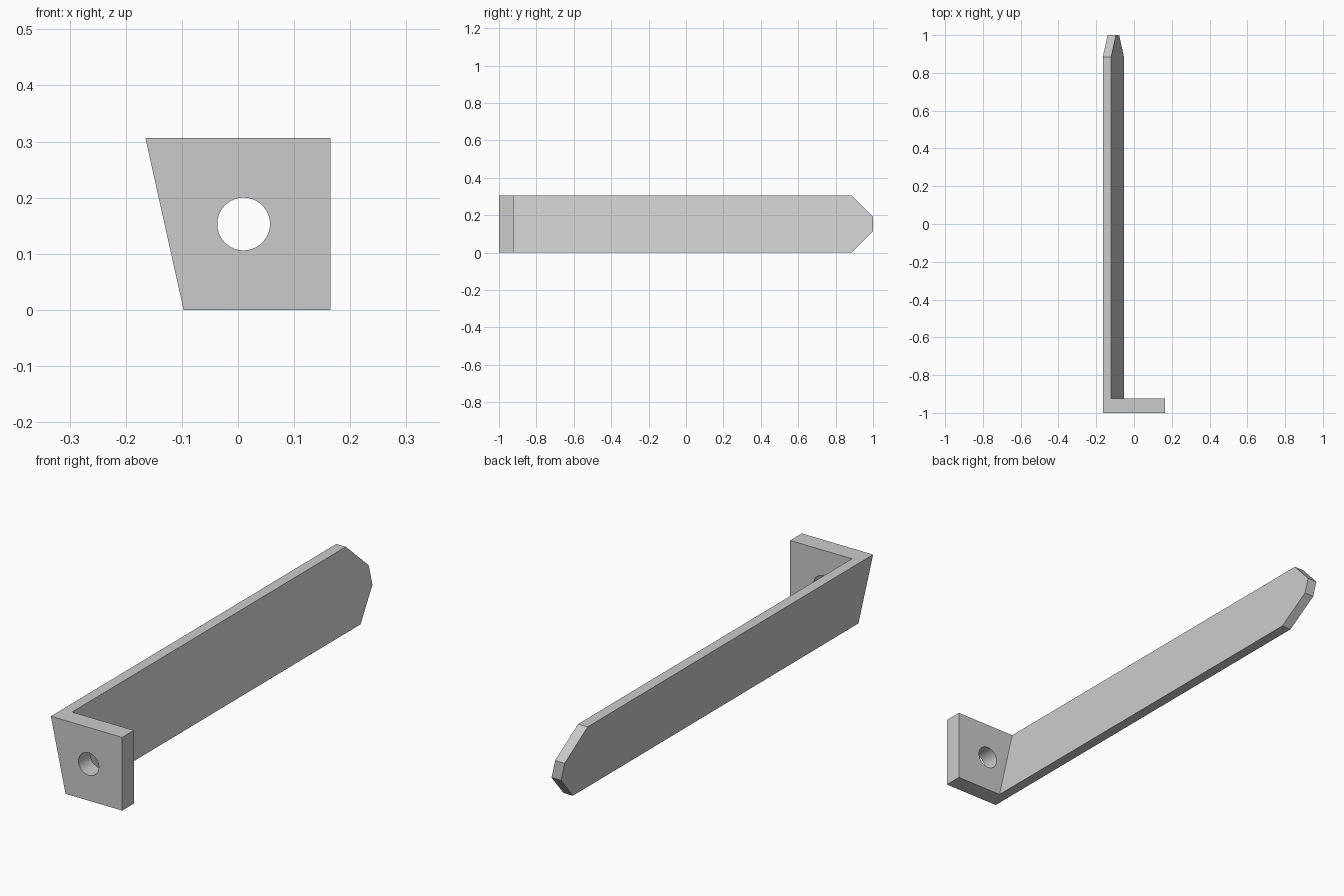
import bpy, bmesh
from mathutils import Vector

cube = bpy.data.objects.get("Cube")
if cube:
    bpy.data.objects.remove(cube, do_unlink=True)

HEIGHT = 0.306
LEAN = -0.068      # sideways shift of the blade from bottom to top
FLANGE_BACK = -0.923

grey = bpy.data.materials.new("plain grey")
grey.use_nodes = True
colour = (0.6, 0.6, 0.6, 1)
grey.diffuse_color = colour
grey.node_tree.nodes["Principled BSDF"].inputs["Base Color"].default_value = colour

# L-shaped plan, raised to full height with the blade side leaning
plan = [(-0.097, -1), (0.165, -1), (0.165, FLANGE_BACK),
        (-0.053, FLANGE_BACK), (-0.053, 1), (-0.097, 1)]
bm = bmesh.new()
low = [bm.verts.new((x, y, 0)) for x, y in plan]
high = [bm.verts.new((x + (LEAN if x < 0 else 0), y, HEIGHT)) for x, y in plan]
bm.faces.new(low[::-1])
bm.faces.new(high)
for i in range(len(plan)):
    j = (i + 1) % len(plan)
    bm.faces.new((low[i], low[j], high[j], high[i]))

# Cut the two slanted corners of the blade tip
for z, direction in ((HEIGHT, 1), (0, -1)):
    bmesh.ops.bisect_plane(bm, geom=bm.verts[:] + bm.edges[:] + bm.faces[:],
                           plane_co=Vector((0, 0.885, z)),
                           plane_no=Vector((0, 1, direction)), clear_outer=True)
    bmesh.ops.holes_fill(bm, edges=[e for e in bm.edges if e.is_boundary])
bmesh.ops.recalc_face_normals(bm, faces=bm.faces)
mesh = bpy.data.meshes.new("angle_bracket")
bm.to_mesh(mesh)
bm.free()
mesh.materials.append(grey)
bracket = bpy.data.objects.new("angle_bracket", mesh)
bpy.context.collection.objects.link(bracket)

# Round bolt hole through the flange
bpy.ops.mesh.primitive_cylinder_add(vertices=48, radius=0.047, depth=0.3,
                                    location=(0.01, -0.96, HEIGHT / 2),
                                    rotation=(1.5708, 0, 0))
cutter = bpy.context.object
cutter.name = "hole_cutter"
cutter.hide_render = True
cutter.data.materials.append(grey)
hole = bracket.modifiers.new("bolt_hole", 'BOOLEAN')
hole.operation = 'DIFFERENCE'
hole.solver = 'EXACT'
hole.object = cutter
bpy.ops.object.select_all(action='DESELECT')
bracket.select_set(True)
bpy.context.view_layer.objects.active = bracket
bpy.ops.object.modifier_apply(modifier=hole.name)
bpy.data.objects.remove(cutter, do_unlink=True)
bpy.ops.object.shade_smooth_by_angle()
